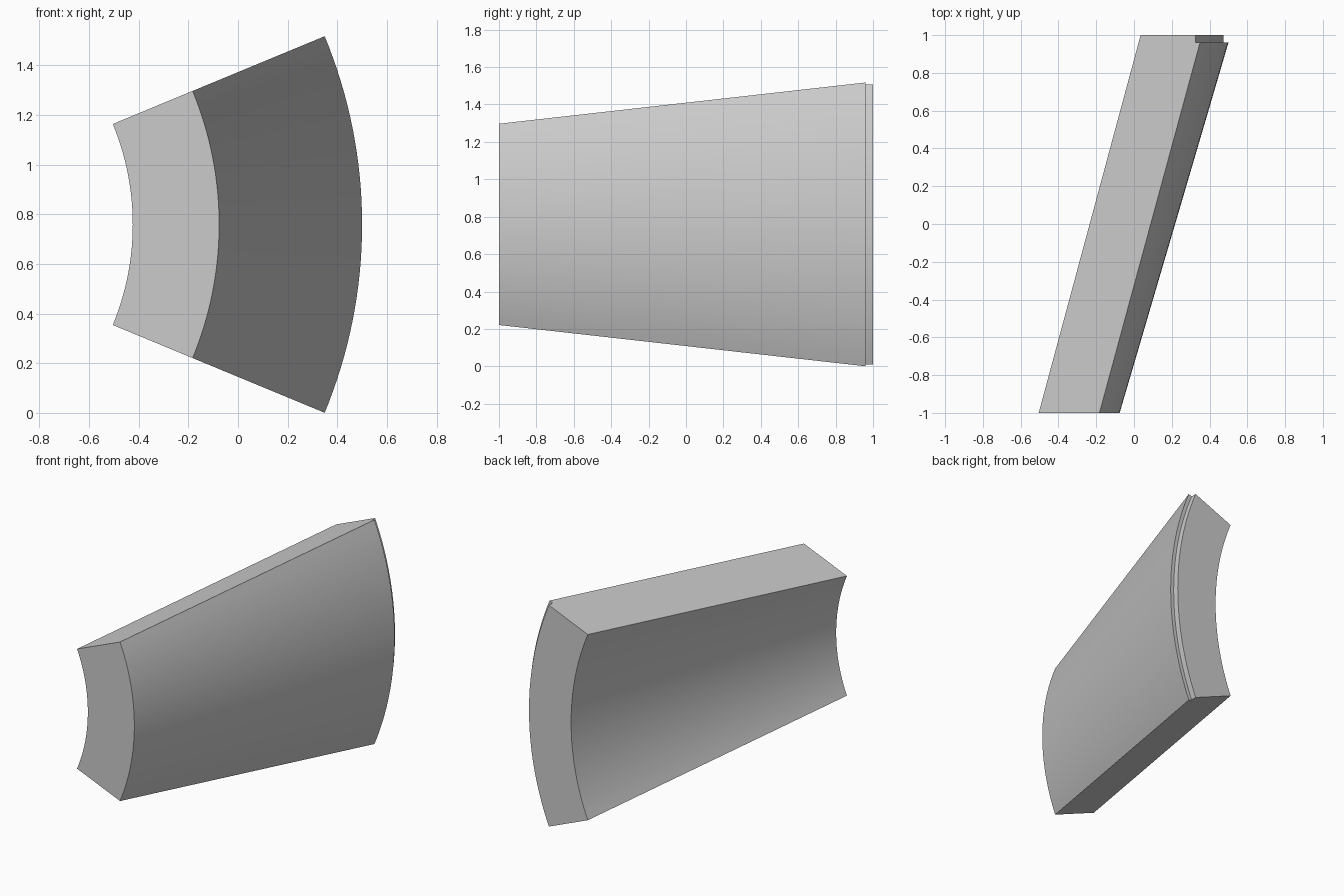
import bpy
import bmesh
import math
from mathutils import Matrix, Vector

cube = bpy.data.objects.get("Cube")
if cube:
    bpy.data.objects.remove(cube, do_unlink=True)

# Plain grey material
grey = bpy.data.materials.new("light_grey")
grey.use_nodes = True
colour = (0.6, 0.6, 0.6, 1)
grey.diffuse_color = colour
grey.node_tree.nodes["Principled BSDF"].inputs["Base Color"].default_value = colour

# Wall section as (radius, y), with a small step at the back rim
PROFILE = [(1.058, -1), (1.406, -1), (1.982, 0.96),
           (1.957, 0.96), (1.957, 1), (1.642, 1)]
AXIS_X, AXIS_Z = -1.482, 0.759
SWEEP = math.radians(45)
STEPS = 32

# Sweep the section about the cone axis, then cap both ends
bm = bmesh.new()
rings = []
for i in range(STEPS + 1):
    turn = Matrix.Rotation(SWEEP * (i / STEPS - 0.5), 3, 'Y')
    rings.append([bm.verts.new(turn @ Vector((r, y, 0)) + Vector((AXIS_X, 0, AXIS_Z)))
                  for r, y in PROFILE])
for a, b in zip(rings, rings[1:]):
    for j in range(len(PROFILE)):
        k = (j + 1) % len(PROFILE)
        bm.faces.new((a[j], a[k], b[k], b[j]))
bm.faces.new(rings[0])
bm.faces.new(rings[-1])
bmesh.ops.recalc_face_normals(bm, faces=bm.faces)

mesh = bpy.data.meshes.new("cone_ring_segment")
bm.to_mesh(mesh)
bm.free()
mesh.materials.append(grey)
segment = bpy.data.objects.new("cone_ring_segment", mesh)
bpy.context.collection.objects.link(segment)

# Smooth curved walls with crisp edges
bpy.ops.object.select_all(action='DESELECT')
segment.select_set(True)
bpy.context.view_layer.objects.active = segment
bpy.ops.object.shade_smooth_by_angle(angle=math.radians(30))
